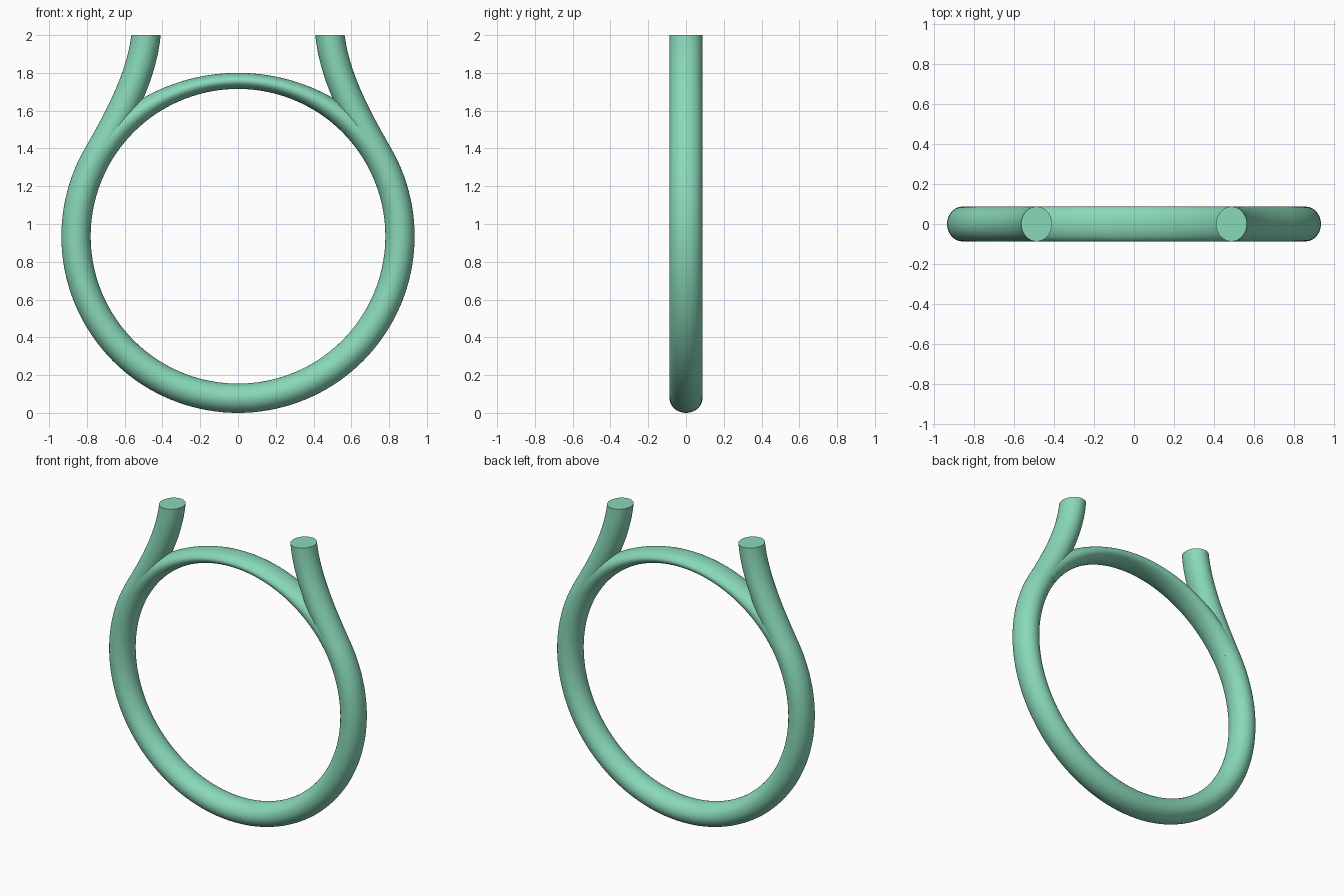
import bpy, bmesh, math
from mathutils import Vector

if "Cube" in bpy.data.objects:
    bpy.data.objects.remove(bpy.data.objects["Cube"])

CZ, R_IN = 0.935, 0.78      # ring centre height, inner radius
HR, HY = 0.0775, 0.087      # tube half thickness: in plane, and along y
SIDES = 40

mat = bpy.data.materials.new("green")
mat.diffuse_color = (0.25, 0.69, 0.48, 1)
mat.use_nodes = True
mat.node_tree.nodes["Principled BSDF"].inputs["Base Color"].default_value = mat.diffuse_color


def sweep(name, stations):
    """Loft ellipses; each station = (centre, in-plane normal, half thickness)."""
    bm = bmesh.new()
    rings = []
    for c, n, h in stations:
        ring = []
        for k in range(SIDES):
            a = 2 * math.pi * k / SIDES
            ring.append(bm.verts.new(c + n * h * math.cos(a) + Vector((0, HY * math.sin(a), 0))))
        rings.append(ring)
    for r0, r1 in zip(rings, rings[1:]):
        for k in range(SIDES):
            j = (k + 1) % SIDES
            bm.faces.new((r0[k], r0[j], r1[j], r1[k]))
    bm.faces.new(rings[0])
    bm.faces.new(rings[-1])
    bmesh.ops.recalc_face_normals(bm, faces=bm.faces)
    me = bpy.data.meshes.new(name)
    bm.to_mesh(me)
    bm.free()
    ob = bpy.data.objects.new(name, me)
    bpy.context.collection.objects.link(ob)
    me.materials.append(mat)
    bpy.ops.object.select_all(action='DESELECT')
    bpy.context.view_layer.objects.active = ob
    ob.select_set(True)
    bpy.ops.object.shade_smooth_by_angle(angle=math.radians(40))
    return ob


def on_ring(deg, h):
    """Station resting on the inner circle."""
    n = Vector((math.cos(math.radians(deg)), 0, math.sin(math.radians(deg))))
    return Vector((0, 0, CZ)) + n * (R_IN + h), n, h


# One arm: leaves the ring tangentially and bends upright to a flat end
start = on_ring(30, HR)[0]
P = [start, start + Vector((-0.5, 0, 0.866)) * 0.22,
     Vector((0.51, 0, 1.78)), Vector((0.487, 0, 2.0))]
arm = []
for i in range(1, 25):
    t = i / 24
    s = 1 - t
    c = P[0]*s**3 + P[1]*3*s*s*t + P[2]*3*s*t*t + P[3]*t**3
    d = (P[1]-P[0])*s*s + (P[2]-P[1])*2*s*t + (P[3]-P[2])*t*t
    n = Vector((d.z, 0, -d.x)).normalized()
    if i == 24:
        n = Vector((1, 0, 0))
    arm.append((c, n, HR))

# Main loop: left arm, round the bottom, right arm
flip = [(Vector((-c.x, 0, c.z)), Vector((-n.x, 0, n.z)), h) for c, n, h in reversed(arm)]
bottom = [on_ring(-210 + 240 * i / 96, HR) for i in range(97)]
sweep("loop_with_arms", flip + bottom + arm)

# Thin arch closing the ring, flattening toward the crown
arch = []
for i in range(61):
    phi = -59 + 118 * i / 60
    arch.append(on_ring(90 - phi, 0.0425 + 0.035 * (phi / 60) ** 2))
sweep("top_arch", arch)
